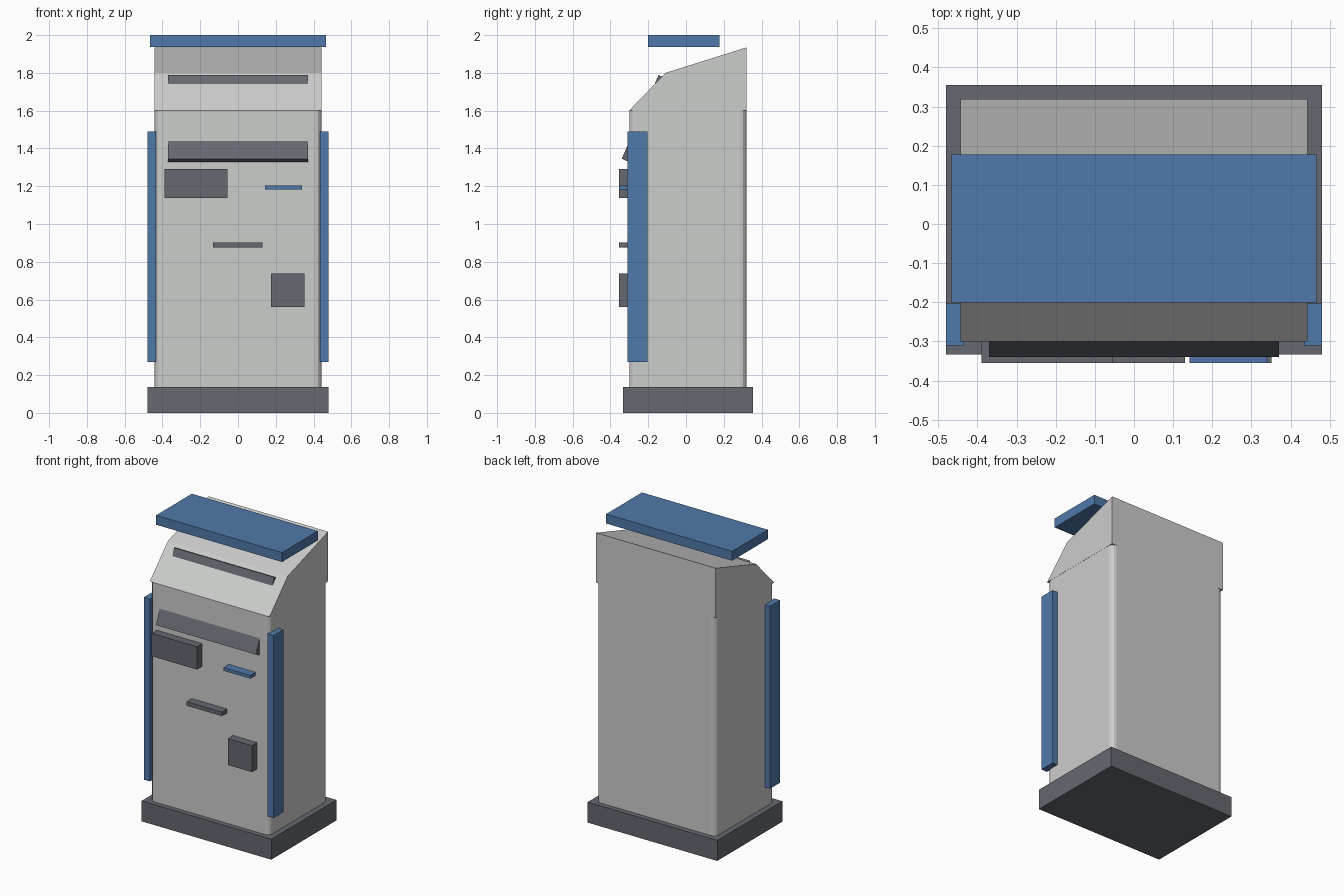
import bpy
import bmesh
from mathutils import Matrix

if "Cube" in bpy.data.objects:
    bpy.data.objects.remove(bpy.data.objects["Cube"], do_unlink=True)


def make_material(name, rgb):
    mat = bpy.data.materials.new(name)
    mat.use_nodes = True
    mat.diffuse_color = (*rgb, 1)
    mat.node_tree.nodes["Principled BSDF"].inputs["Base Color"].default_value = (*rgb, 1)
    return mat


GREY = make_material("light grey", (0.60, 0.61, 0.60))
DARK = make_material("dark grey", (0.13, 0.14, 0.165))
BLUE = make_material("blue", (0.08, 0.19, 0.40))


def add_object(name, bm, mat):
    bmesh.ops.recalc_face_normals(bm, faces=bm.faces)
    mesh = bpy.data.meshes.new(name)
    bm.to_mesh(mesh)
    bm.free()
    mesh.materials.append(mat)
    obj = bpy.data.objects.new(name, mesh)
    bpy.context.collection.objects.link(obj)
    return obj


def box(name, mat, x, y, z, round_corners=0):
    """Box from (min, max) ranges, optionally with rounded upright edges."""
    bm = bmesh.new()
    size = [r[1] - r[0] for r in (x, y, z)]
    centre = [(r[0] + r[1]) / 2 for r in (x, y, z)]
    bmesh.ops.create_cube(bm, size=1, matrix=Matrix.Translation(centre) @ Matrix.Diagonal((*size, 1)))
    if round_corners:
        upright = [e for e in bm.edges if abs(e.verts[0].co.z - e.verts[1].co.z) > 0.1]
        bmesh.ops.bevel(bm, geom=upright, offset=round_corners, segments=3,
                        profile=0.5, affect='EDGES')
    return add_object(name, bm, mat)


def extrude_profile(name, mat, half_width, profile):
    """Side profile of (y, z) points swept across x."""
    bm = bmesh.new()
    face = bm.faces.new([bm.verts.new((-half_width, y, z)) for y, z in profile])
    new = bmesh.ops.extrude_face_region(bm, geom=[face])["geom"]
    bmesh.ops.translate(bm, vec=(2 * half_width, 0, 0),
                        verts=[v for v in new if isinstance(v, bmesh.types.BMVert)])
    return add_object(name, bm, mat)


def tilted_panel(name, y, z, height, depth):
    """Panel leaning back, placed by its front lower edge."""
    panel = box(name, DARK, (-0.37, 0.37), (0, depth), (0, height))
    panel.location = (0, y, z)
    panel.rotation_euler.x = -0.4


# Body
box("base", DARK, (-0.48, 0.48), (-0.333, 0.355), (0, 0.137))
box("cabinet", GREY, (-0.442, 0.442), (-0.30, 0.32), (0.137, 1.602), 0.035)
extrude_profile("head", GREY, 0.443,
                [(-0.30, 1.602), (0.32, 1.602), (0.32, 1.935), (-0.108, 1.80)])

# Canopy and side strips
box("canopy", BLUE, (-0.466, 0.466), (-0.20, 0.178), (1.937, 2.0))
for side, s in (("left", 1), ("right", -1)):
    box(side + "_strip", BLUE, sorted((s * 0.435, s * 0.48)), (-0.31, -0.203), (0.27, 1.49))

# Leaning panels
tilted_panel("display_panel", -0.34, 1.345, 0.12, 0.05)
tilted_panel("upper_panel", -0.173, 1.724, 0.07, 0.04)

# Front fittings
for name, mat, x, z in (
    ("keypad_box", DARK, (-0.39, -0.055), (1.137, 1.29)),
    ("card_slot", BLUE, (0.142, 0.34), (1.182, 1.204)),
    ("receipt_slot", DARK, (-0.132, 0.13), (0.875, 0.902)),
    ("dispenser_box", DARK, (0.175, 0.352), (0.56, 0.737)),
):
    box(name, mat, x, (-0.355, -0.28), z)
